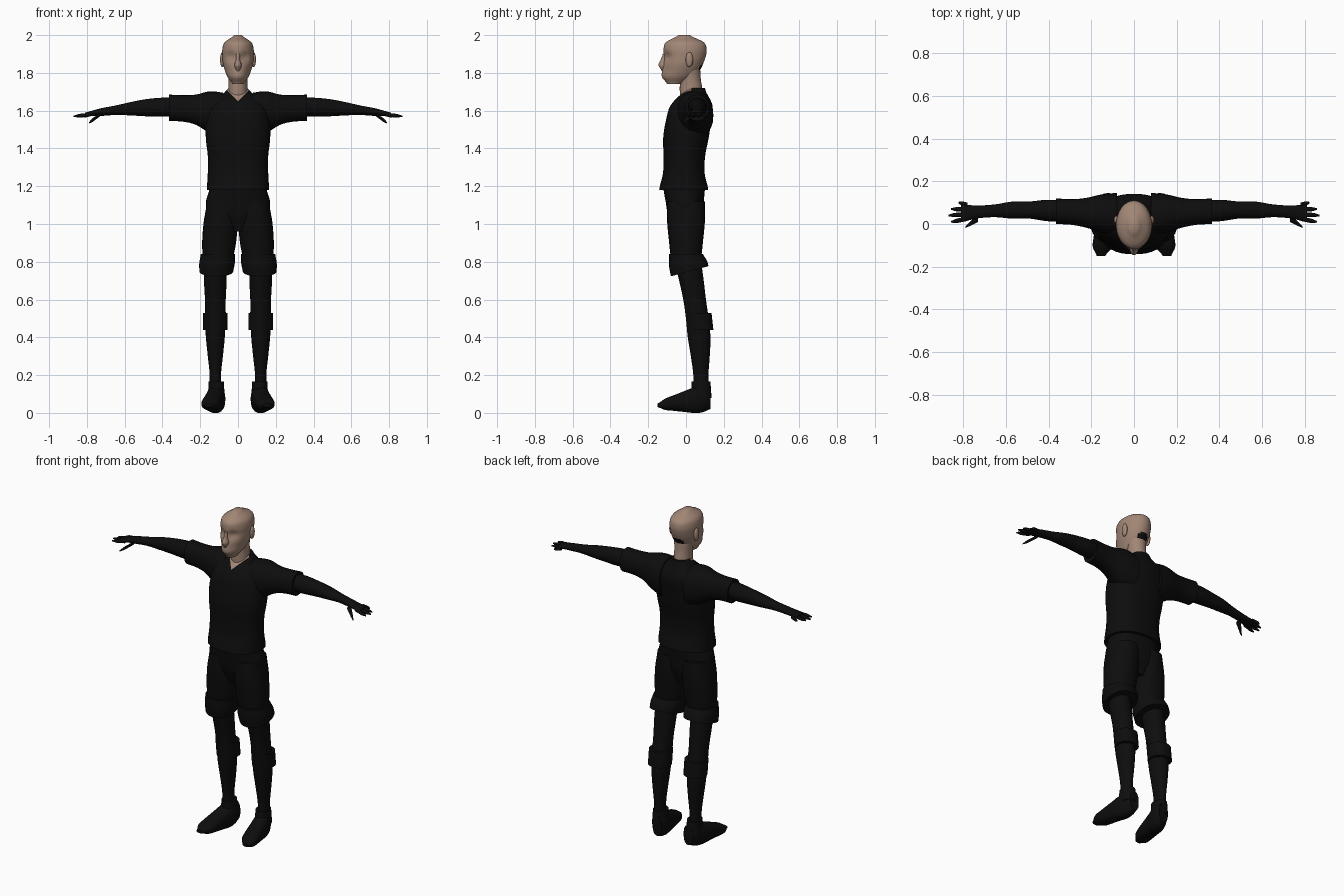
import bpy, bmesh, math
from mathutils import Vector

cube = bpy.data.objects.get("Cube")
if cube:
    bpy.data.objects.remove(cube)


def material(name, red, green, blue):
    mat = bpy.data.materials.new(name)
    mat.use_nodes = True
    mat.diffuse_color = (red, green, blue, 1)
    mat.node_tree.nodes["Principled BSDF"].inputs["Base Color"].default_value = mat.diffuse_color
    return mat


black = material("black cloth", .004, .004, .004)
skin = material("skin", .36, .24, .18)


def finish(bm, name, materials):
    """Turn the bmesh into a smooth shaded object."""
    bmesh.ops.recalc_face_normals(bm, faces=bm.faces)
    mesh = bpy.data.meshes.new(name)
    bm.to_mesh(mesh)
    bm.free()
    for mat in materials:
        mesh.materials.append(mat)
    part = bpy.data.objects.new(name, mesh)
    bpy.context.collection.objects.link(part)
    bpy.ops.object.select_all(action='DESELECT')
    part.select_set(True)
    bpy.context.view_layer.objects.active = part
    bpy.ops.object.shade_smooth_by_angle(angle=math.radians(50))


def catmull_rom(values, t):
    """Smooth curve through evenly spaced values, t from zero to one."""
    last = len(values) - 1
    i = min(int(t * last), last - 1)
    t = t * last - i
    a, b, c, d = (values[max(0, min(last, i + k))] for k in (-1, 0, 1, 2))
    return b + t / 2 * (c - a + t * (2 * a - 5 * b + 4 * c - d + t * (3 * (b - c) + d - a)))


def loft(name, axis, start, end, wide, deep, bow=(0, 0, 0), materials=(black,),
         mirror=1, sides=24, square=1, edit=None):
    """Skin ovals from start to end; half widths and half depths are evenly spaced."""
    across = [i for i in range(3) if i != 'xyz'.index(axis)]
    start, end, bow = Vector(start), Vector(end), Vector(bow)
    bm = bmesh.new()
    loops = []
    count = 4 * (len(wide) - 1)
    for step in range(count + 1):
        t = step / count
        centre = start.lerp(end, t) + bow * math.sin(math.pi * t)
        loop = []
        for k in range(sides):
            point = centre.copy()
            angle = math.tau * k / sides
            for i, radii, wave in zip(across, (wide, deep), (math.cos(angle), math.sin(angle))):
                point[i] += catmull_rom(radii, t) * math.copysign(abs(wave) ** square, wave)
            point.x *= mirror
            loop.append(bm.verts.new(point))
        loops.append(loop)
    for low, high in zip(loops, loops[1:]):
        for k in range(sides):
            bm.faces.new((low[k - 1], low[k], high[k], high[k - 1]))
    bm.faces.new(loops[0])
    bm.faces.new(loops[-1])
    if edit:
        edit(bm)
    finish(bm, name, materials)


def cut_neckline(bm):
    """Cut the V neck and give the faces inside it the skin colour."""
    for slope in (1, -1):
        bmesh.ops.bisect_plane(bm, geom=bm.verts[:] + bm.edges[:] + bm.faces[:],
                               plane_co=(0, 0, 1.65), plane_no=(slope, 0, 1))
    for face in bm.faces:
        middle = face.calc_center_median()
        face.material_index = int(middle.y < .03 and middle.z > 1.65 + abs(middle.x))


def sculpt_face(bm):
    """Press in eye sockets and cheeks, and colour the patch at the nape."""
    for vert in bm.verts:
        if vert.co.y < -.03:
            for x, z, depth, size in ((.036, 1.885, .016, .018), (.055, 1.81, .006, .02)):
                distance = math.hypot(abs(vert.co.x) - x, vert.co.z - z) / size
                vert.co.y += depth * math.exp(-distance * distance / 2)
    for face in bm.faces:
        middle = face.calc_center_median()
        at_nape = middle.y > .03 and abs(middle.x) < .03 and abs(middle.z - 1.82) < .03
        face.material_index = int(at_nape)


def tilt_hem(bm):
    """Let the lower edge of the hem rise towards the back."""
    for vert in bm.verts:
        vert.co.z += (vert.co.y - .02) * max(0, .84 - vert.co.z) * 3


# Shirt body and shorts seat
loft("shirt_body", 'z', (0, -.012, 1.18), (0, .05, 1.72),
     wide=(.165, .16, .16, .17, .17, .15, .05), deep=(.13, .11, .11, .12, .12, .11, .05),
     bow=(0, -.02, 0), materials=(black, skin), sides=40, square=.85, edit=cut_neckline)
loft("shorts_seat", 'z', (0, 0, .96), (0, -.01, 1.19),
     wide=(.07, .15, .17, .15), deep=(.06, .09, .1, .11), sides=32, square=.9)

# Neck, head and nose
loft("neck", 'z', (0, .03, 1.66), (0, .02, 1.82),
     wide=(.055, .05, .05, .055), deep=(.06, .06, .055, .055), materials=(skin,))
loft("head", 'z', (0, -.06, 1.74), (0, -.01, 2),
     wide=(.03, .055, .07, .08, .083, .083, .07, .02),
     deep=(.04, .085, .1, .106, .112, .114, .1, .03),
     bow=(0, .025, 0), materials=(skin, black), sides=40, edit=sculpt_face)
loft("nose", 'z', (0, -.113, 1.9), (0, -.118, 1.81),
     wide=(.01, .01, .02, .01), deep=(.01, .02, .03, .01), materials=(skin,), sides=14)

for label, mirror in (("left", 1), ("right", -1)):
    def limb(part, *shape, **options):
        loft(f"{label}_{part}", *shape, mirror=mirror, **options)

    # Ear
    bm = bmesh.new()
    bmesh.ops.create_uvsphere(bm, u_segments=12, v_segments=8, radius=1)
    bmesh.ops.scale(bm, vec=(.012, .02, .04), verts=bm.verts)
    bmesh.ops.translate(bm, vec=(mirror * .083, .018, 1.87), verts=bm.verts)
    finish(bm, f"{label}_ear", (skin,))

    # Sleeve, then arm running into the palm
    limb("sleeve", 'x', (.08, .045, 1.575), (.365, .06, 1.615),
         wide=(.1, .09, .07, .06, .06), deep=(.12, .11, .08, .07, .07), bow=(0, 0, .01), square=.9)
    limb("arm", 'x', (.33, .06, 1.62), (.81, .05, 1.58),
         wide=(.05, .05, .04, .04, .03, .03, .04), deep=(.05, .05, .045, .035, .025, .02, .01),
         bow=(0, .01, .01))

    # Fingers fan out from the palm, the thumb points forward and down
    for i, finger in enumerate(("little", "ring", "middle", "index")):
        limb(f"{finger}_finger", 'x', (.78, .09 - .022 * i, 1.58),
             (.87 - .012 * (i - 2) ** 2, .1 - .03 * i, 1.57),
             wide=(.01, .01, .01, .004), deep=(.01, .01, .01, .004), sides=10)
    limb("thumb", 'x', (.73, .03, 1.58), (.79, -.015, 1.535),
         wide=(.02, .015, .01, .004), deep=(.01, .01, .01, .004), sides=10)

    # Shorts leg with its hem band
    limb("shorts_leg", 'z', (.083, 0, 1.12), (.108, 0, .8),
         wide=(.08, .09, .09, .08), deep=(.1, .1, .09, .08), square=.9)
    limb("shorts_hem", 'z', (.107, 0, .84), (.115, .02, .75),
         wide=(.09, .094, .09), deep=(.09, .1, .1), square=.9, edit=tilt_hem)

    # Leg and the sock cuff around the calf
    limb("leg", 'z', (.12, .01, .8), (.12, .08, .1),
         wide=(.06, .06, .055, .055, .05, .04, .03, .035),
         deep=(.07, .065, .06, .06, .06, .05, .04, .04), bow=(0, .02, 0))
    limb("sock_cuff", 'z', (.12, .07, .53), (.12, .08, .44),
         wide=(.065, .065), deep=(.065, .065), square=.9)

    # Shoe with the toe turned out, and its ankle collar
    limb("shoe", 'y', (.105, .13, .08), (.155, -.15, .04),
         wide=(.03, .045, .05, .05, .05, .05, .045, .02),
         deep=(.06, .07, .07, .06, .05, .04, .03, .01), square=.85)
    limb("shoe_collar", 'z', (.115, .08, .08), (.115, .08, .165),
         wide=(.045, .04), deep=(.055, .05))
